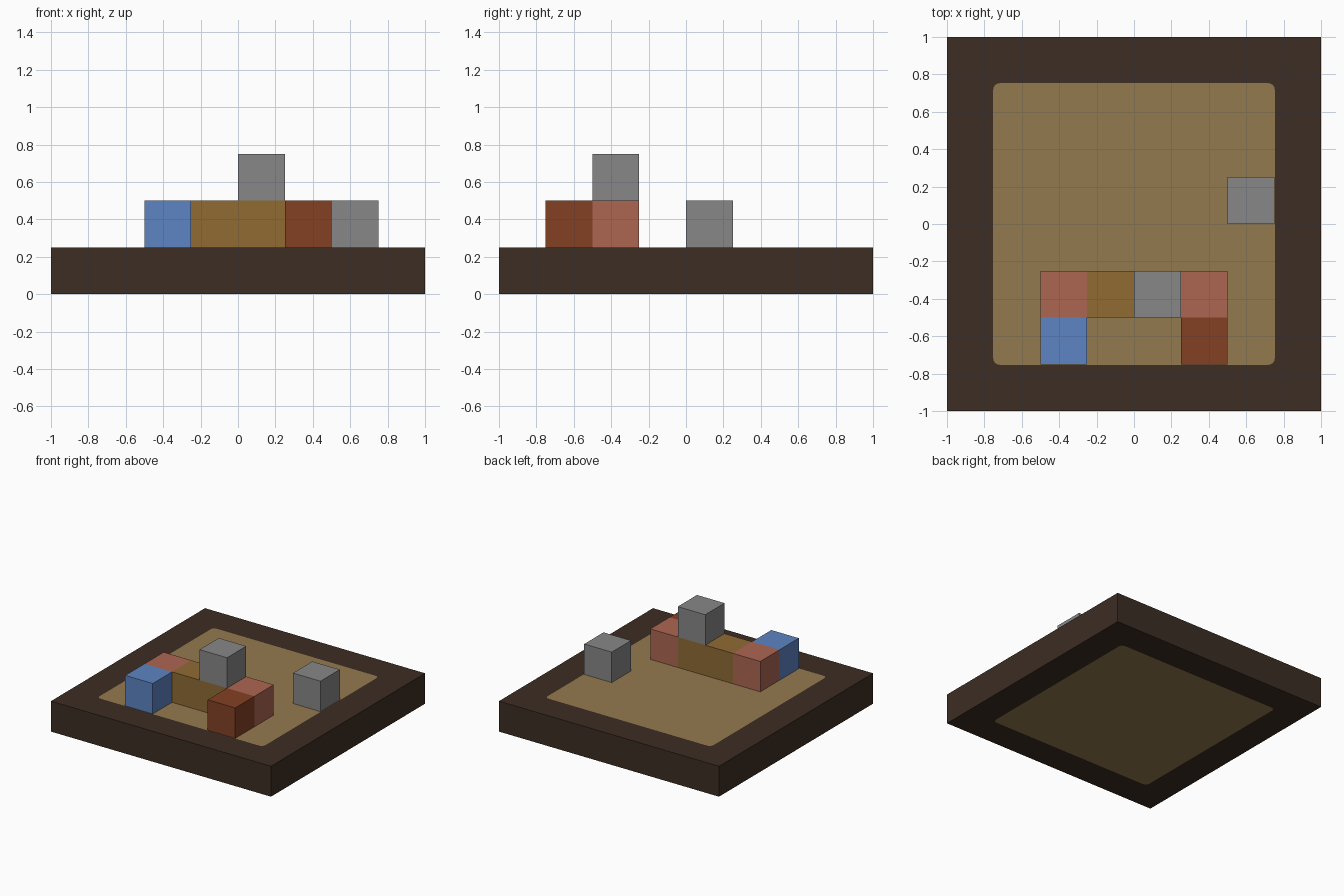
import bpy
import bmesh
from math import sin, cos, pi

cube = bpy.data.objects.get("Cube")
if cube:
    bpy.data.objects.remove(cube)


def material(name, r, g, b):
    """Flat material from 0-255 display values, stored as linear."""
    col = [((c / 255 + 0.055) / 1.055) ** 2.4 for c in (r, g, b)] + [1]
    m = bpy.data.materials.new(name)
    m.use_nodes = True
    m.diffuse_color = col
    m.node_tree.nodes["Principled BSDF"].inputs["Base Color"].default_value = col
    return m


dark_wood = material("dark wood", 60, 45, 36)
sand = material("sand", 148, 122, 80)
grey = material("grey stone", 135, 135, 135)
blue = material("blue", 93, 132, 195)
ochre = material("ochre", 144, 107, 52)
rust = material("rust", 131, 64, 36)
clay = material("clay pink", 172, 102, 81)

U = 0.25  # block size


def add_object(name, bm, mats):
    bmesh.ops.recalc_face_normals(bm, faces=bm.faces[:])
    me = bpy.data.meshes.new(name)
    bm.to_mesh(me)
    bm.free()
    for m in mats:
        me.materials.append(m)
    ob = bpy.data.objects.new(name, me)
    bpy.context.collection.objects.link(ob)
    return ob


def rounded_square(half, radius, steps=4):
    c = half - radius
    pts = []
    for q, (sx, sy) in enumerate([(1, 1), (-1, 1), (-1, -1), (1, -1)]):
        for i in range(steps + 1):
            a = (q + i / steps) * pi / 2
            pts.append((sx * c + radius * cos(a), sy * c + radius * sin(a)))
    return pts


# Base board: a slab with a flush rounded sand panel on the top and underside
bm = bmesh.new()
panel = rounded_square(0.753, 0.035)
per_corner = len(panel) // 4
corners = [(1, 1), (-1, 1), (-1, -1), (1, -1)]
rims = []
for z in (0, U):
    rim = [bm.verts.new((x, y, z)) for x, y in corners]
    inner = [bm.verts.new((x, y, z)) for x, y in panel]
    bm.faces.new(inner).material_index = 1
    for q in range(4):
        arc = inner[q * per_corner:(q + 1) * per_corner]
        for a, b in zip(arc, arc[1:]):
            bm.faces.new((rim[q], b, a))
        nxt = (q + 1) % 4
        bm.faces.new((rim[q], rim[nxt], inner[nxt * per_corner], arc[-1]))
    rims.append(rim)
for q in range(4):
    n = (q + 1) % 4
    bm.faces.new((rims[0][q], rims[0][n], rims[1][n], rims[1][q]))
add_object("base_board", bm, [dark_wood, sand])

# Blocks: name, colour and grid cell of the lowest corner
blocks = [
    ("front_right_block", blue, (-2, -3, 1)),
    ("corner_right_block", clay, (-2, -2, 1)),
    ("wall_right_block", ochre, (-1, -2, 1)),
    ("wall_left_block", ochre, (0, -2, 1)),
    ("corner_left_block", clay, (1, -2, 1)),
    ("front_left_block", rust, (1, -3, 1)),
    ("top_block", grey, (0, -2, 2)),
    ("loose_block", grey, (2, 0, 1)),
]
for name, mat, cell in blocks:
    bm = bmesh.new()
    bmesh.ops.create_cube(bm, size=U)
    ob = add_object(name, bm, [mat])
    ob.location = [(c + 0.5) * U for c in cell]
